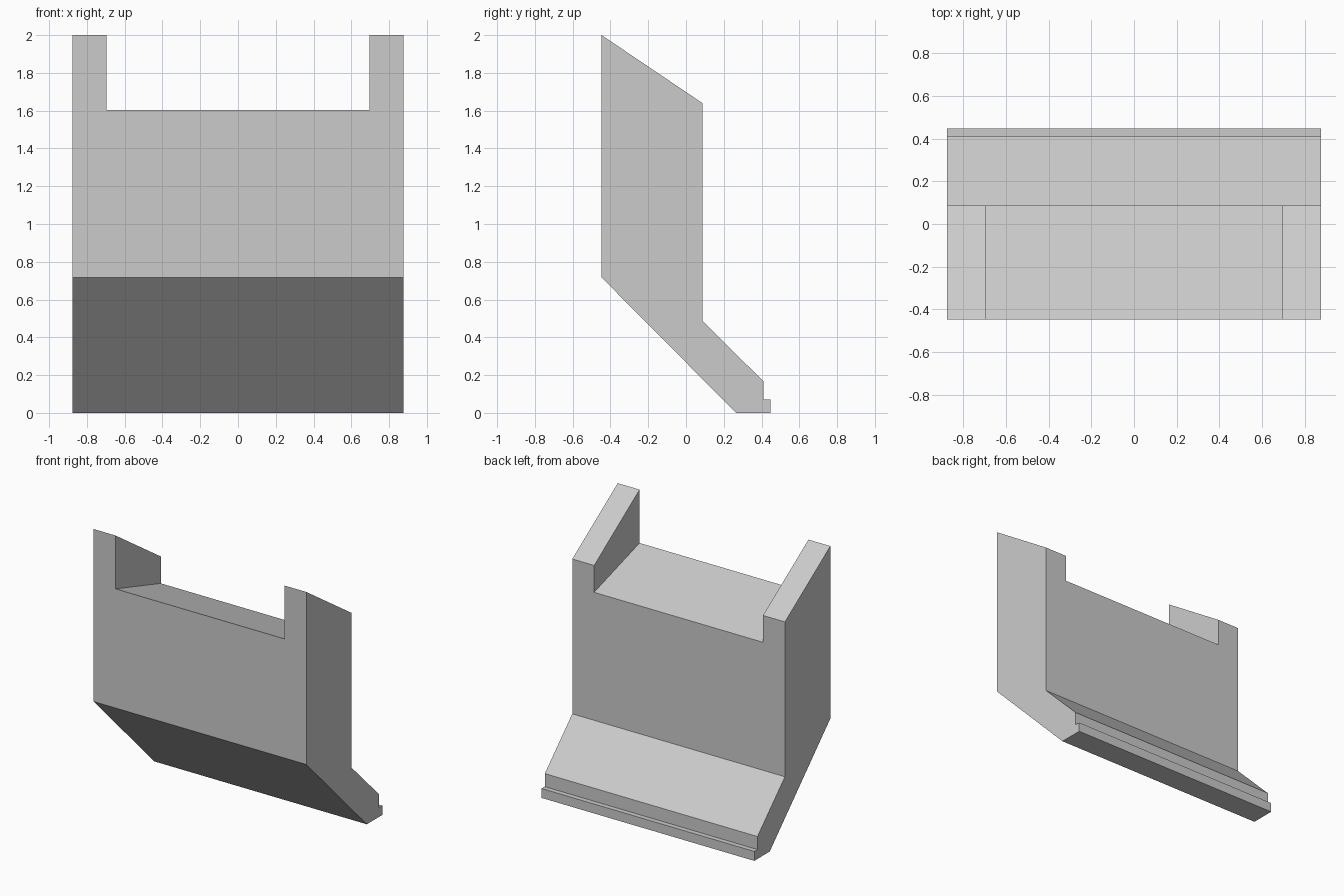
import bpy
import bmesh

cube = bpy.data.objects.get("Cube")
if cube:
    bpy.data.objects.remove(cube, do_unlink=True)

HALF_WIDTH = 0.875
NOTCH_HALF = 0.695

grey = bpy.data.materials.new("plain_grey")
grey.use_nodes = True
colour = (0.6, 0.6, 0.6, 1)
grey.diffuse_color = colour
grey.node_tree.nodes["Principled BSDF"].inputs["Base Color"].default_value = colour


def extrude_profile(name, profile, half):
    """Extrude a (y, z) side profile across x."""
    bm = bmesh.new()
    face = bm.faces.new([bm.verts.new((-half, y, z)) for y, z in profile])
    out = bmesh.ops.extrude_face_region(bm, geom=[face])
    verts = [v for v in out["geom"] if isinstance(v, bmesh.types.BMVert)]
    bmesh.ops.translate(bm, verts=verts, vec=(2 * half, 0, 0))
    bmesh.ops.recalc_face_normals(bm, faces=bm.faces)
    mesh = bpy.data.meshes.new(name)
    bm.to_mesh(mesh)
    bm.free()
    mesh.materials.append(grey)
    obj = bpy.data.objects.new(name, mesh)
    bpy.context.collection.objects.link(obj)
    return obj


# Upright block with slanted top, sloping foot and small rear lip
body = extrude_profile("body", [
    (-0.447, 0.717), (0.265, 0), (0.447, 0), (0.447, 0.07), (0.41, 0.07),
    (0.41, 0.167), (0.087, 0.488), (0.087, 1.64), (-0.447, 2)], HALF_WIDTH)

# Sloped notch between the two upper side walls, extended past both faces
front, back = -0.447, 0.087
slope = (1.44 - 1.603) / (back - front)
y0, y1 = front - 0.2, back + 0.2
cutter = extrude_profile("notch_cutter", [
    (y0, 1.603 + slope * (y0 - front)), (y1, 1.603 + slope * (y1 - front)),
    (y1, 2.5), (y0, 2.5)], NOTCH_HALF)
cutter.hide_render = True

cut = body.modifiers.new("notch", 'BOOLEAN')
cut.operation = 'DIFFERENCE'
cut.solver = 'EXACT'
cut.object = cutter
bpy.context.view_layer.objects.active = body
bpy.ops.object.modifier_apply(modifier=cut.name)
bpy.data.objects.remove(cutter, do_unlink=True)
